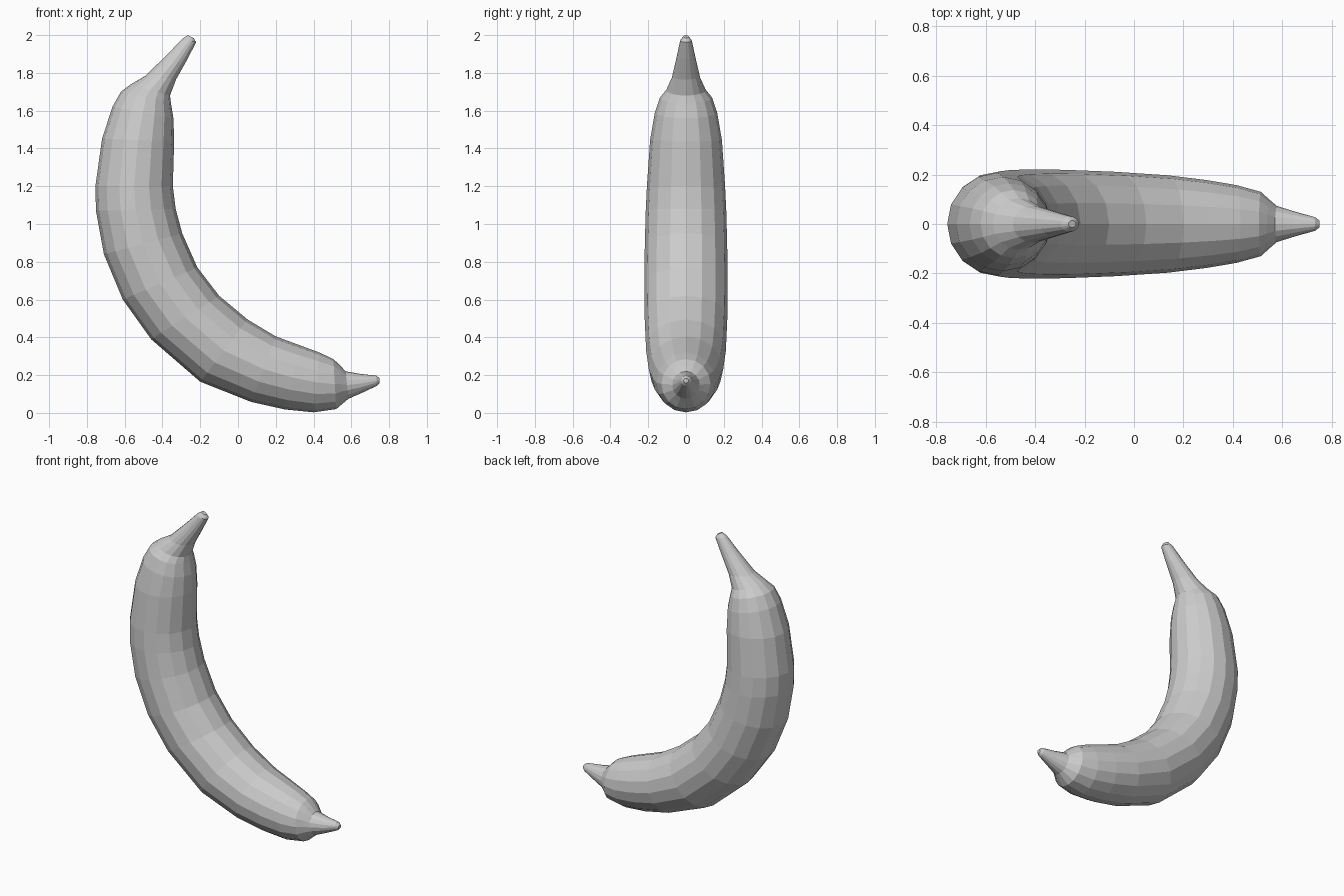
import bpy, bmesh, math
from mathutils import Vector

SIDES = 16

# Cross-sections along the fruit: outer x, outer z, inner x, inner z, half width in y
sections = [
    (-.265, 2.0, -.235, 1.985, .014),
    (-.295, 1.98, -.222, 1.962, .031),
    (-.38, 1.892, -.268, 1.872, .05),
    (-.49, 1.785, -.328, 1.765, .075),
    (-.57, 1.738, -.36, 1.68, .105),
    (-.62, 1.70, -.355, 1.64, .138),
    (-.665, 1.62, -.342, 1.56, .165),
    (-.72, 1.45, -.338, 1.44, .19),
    (-.755, 1.2, -.345, 1.2, .207),
    (-.752, 1.07, -.33, 1.08, .213),
    (-.71, .84, -.295, .95, .218),
    (-.61, .6, -.215, .77, .221),
    (-.46, .39, -.1, .62, .219),
    (-.2, .165, .05, .495, .211),
    (.07, .058, .2, .405, .197),
    (.25, .018, .33, .357, .178),
    (.40, .003, .43, .32, .157),
    (.52, .02, .505, .285, .13),
    (.555, .05, .537, .255, .10),
    (.585, .075, .57, .22, .073),
    (.65, .103, .645, .207, .051),
    (.735, .143, .732, .197, .027),
    (.75, .158, .75, .183, .013),
]

# Banana body with both tapered ends, lofted through elliptical rings
bm = bmesh.new()
rings = []
for ox, oz, ix, iz, w in sections:
    outer, inner = Vector((ox, 0, oz)), Vector((ix, 0, iz))
    mid, half = (outer + inner) / 2, (outer - inner) / 2
    ring = []
    for i in range(SIDES):
        a = 2 * math.pi * i / SIDES
        ring.append(bm.verts.new(mid + half * math.cos(a) + Vector((0, w * math.sin(a), 0))))
    rings.append(ring)
for r, s in zip(rings, rings[1:]):
    for i in range(SIDES):
        j = (i + 1) % SIDES
        bm.faces.new((r[i], r[j], s[j], s[i]))

# End caps
bm.faces.new(rings[0])
bm.faces.new(rings[-1])
bmesh.ops.recalc_face_normals(bm, faces=bm.faces)

mesh = bpy.data.meshes.new("banana")
bm.to_mesh(mesh)
bm.free()
banana = bpy.data.objects.new("banana", mesh)
bpy.context.collection.objects.link(banana)
